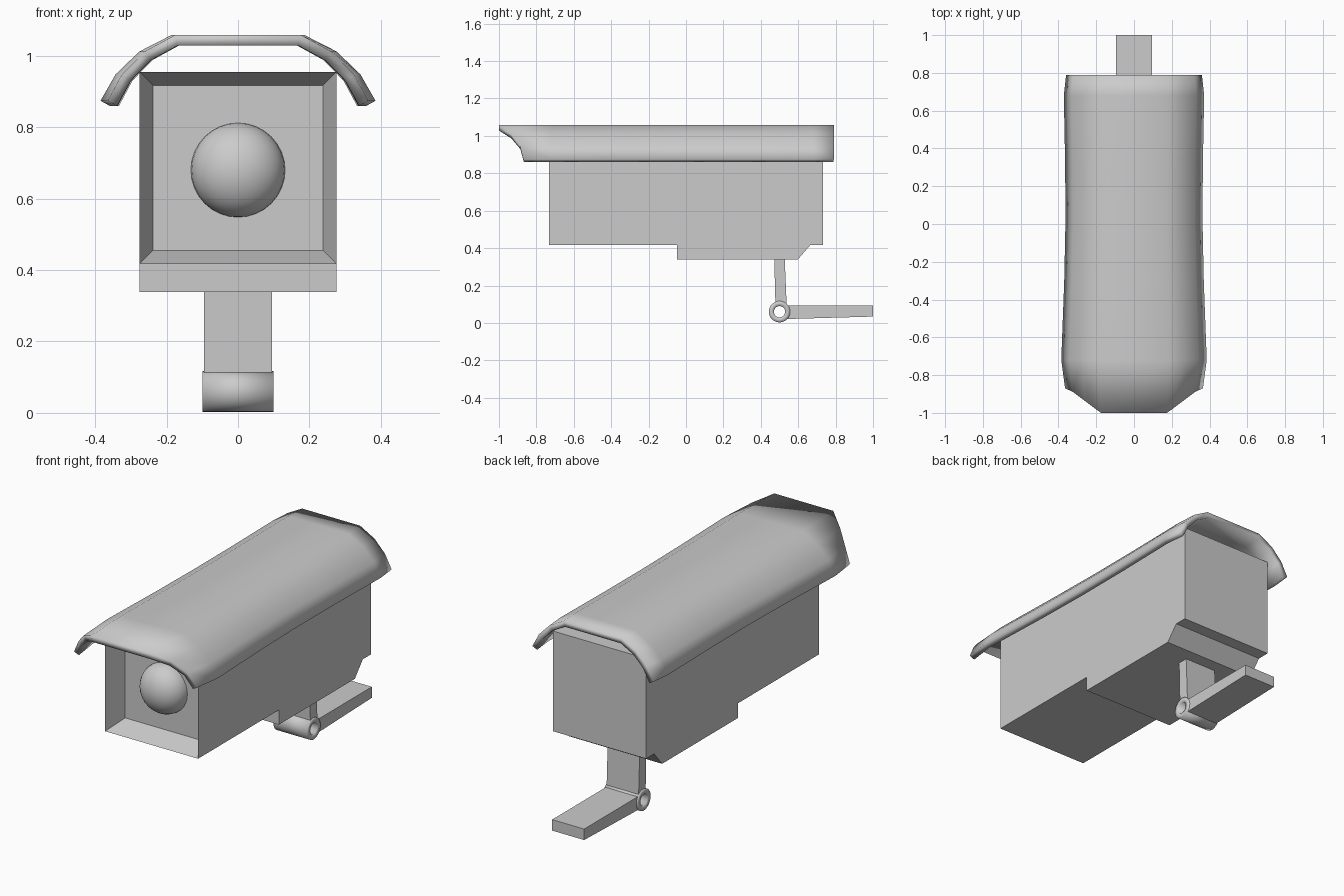
import bpy, bmesh, math
from mathutils import Matrix

if "Cube" in bpy.data.objects:
    bpy.data.objects.remove(bpy.data.objects["Cube"])


def finish(name, bm, smooth=None):
    bmesh.ops.recalc_face_normals(bm, faces=bm.faces)
    mesh = bpy.data.meshes.new(name)
    bm.to_mesh(mesh)
    bm.free()
    ob = bpy.data.objects.new(name, mesh)
    bpy.context.collection.objects.link(ob)
    if smooth:
        bpy.ops.object.select_all(action='DESELECT')
        ob.select_set(True)
        bpy.context.view_layer.objects.active = ob
        bpy.ops.object.shade_smooth_by_angle(angle=math.radians(smooth))
    return ob


def side_prism(profile, half_width):
    """Extrude a (y, z) profile across x."""
    bm = bmesh.new()
    face = bm.faces.new([bm.verts.new((-half_width, y, z)) for y, z in profile])
    ext = bmesh.ops.extrude_face_region(bm, geom=[face])
    verts = [g for g in ext['geom'] if isinstance(g, bmesh.types.BMVert)]
    bmesh.ops.translate(bm, verts=verts, vec=(2 * half_width, 0, 0))
    bmesh.ops.recalc_face_normals(bm, faces=bm.faces)
    return bm


# Housing with stepped underside and recessed front window
FRONT, RECESS = -0.733, 0.115
bm = side_prism([(FRONT, 0.417), (-0.047, 0.417), (-0.047, 0.338), (0.597, 0.338),
                 (0.665, 0.417), (0.733, 0.417), (0.733, 0.955), (FRONT, 0.955)], 0.276)
window = min(bm.faces, key=lambda f: f.calc_center_median().y)
bmesh.ops.inset_individual(bm, faces=[window], thickness=0.054)
bmesh.ops.translate(bm, verts=window.verts, vec=(0, RECESS, 0))
finish("housing", bm)

# Domed lens on the window
bm = bmesh.new()
bmesh.ops.create_uvsphere(bm, u_segments=32, v_segments=16, radius=0.132)
bmesh.ops.bisect_plane(bm, geom=bm.verts[:] + bm.edges[:] + bm.faces[:],
                       plane_co=(0, 0, 0), plane_no=(0, 1, 0), clear_outer=True)
bmesh.ops.scale(bm, vec=(1, 0.82, 1), verts=bm.verts)
bmesh.ops.translate(bm, vec=(0, FRONT + RECESS, 0.68), verts=bm.verts)
finish("lens", bm, 40)

# Curved sunshade: cross-section swept along y with a gentle waist
half = [(0.175, 1.059, -1.0), (0.262, 1.012, -0.935), (0.325, 0.948, -0.888), (0.365, 0.874, -0.87)]
section = [(-x, z, y) for x, z, y in reversed(half)] + half
rows = [(None, 1.0), (-0.72, 1.055), (-0.3, 1.012), (0.0, 0.995),
        (0.3, 0.998), (0.68, 1.018), (0.79, 0.985)]
bm = bmesh.new()
grid = [[bm.verts.new((x * s, f if y is None else y, z)) for x, z, f in section] for y, s in rows]
for a, b in zip(grid, grid[1:]):
    for i in range(len(section) - 1):
        bm.faces.new((a[i], a[i + 1], b[i + 1], b[i]))
shade = finish("sunshade", bm, 35)
if shade.data.polygons[3].normal.z < 0:
    shade.data.flip_normals()
mod = shade.modifiers.new("thickness", 'SOLIDIFY')
mod.thickness, mod.offset, mod.use_even_offset = 0.03, -1, True

# Mounting bracket: upright arm and wall arm
finish("upright_arm", side_prism([(0.472, 0.338), (0.528, 0.338), (0.538, 0.098), (0.478, 0.105)], 0.095))
finish("wall_arm", side_prism([(0.538, 0.021), (0.538, 0.093), (1.0, 0.093), (1.0, 0.034)], 0.095))

# Hinge barrel with a through hole
bm = bmesh.new()
bmesh.ops.create_cone(bm, cap_ends=False, segments=32, radius1=0.057, radius2=0.057, depth=0.2,
                      matrix=Matrix.Translation((0, 0.5, 0.06)) @ Matrix.Rotation(math.pi / 2, 4, 'Y'))
hinge = finish("hinge_barrel", bm, 40)
mod = hinge.modifiers.new("wall", 'SOLIDIFY')
mod.thickness, mod.offset = 0.027, -1
